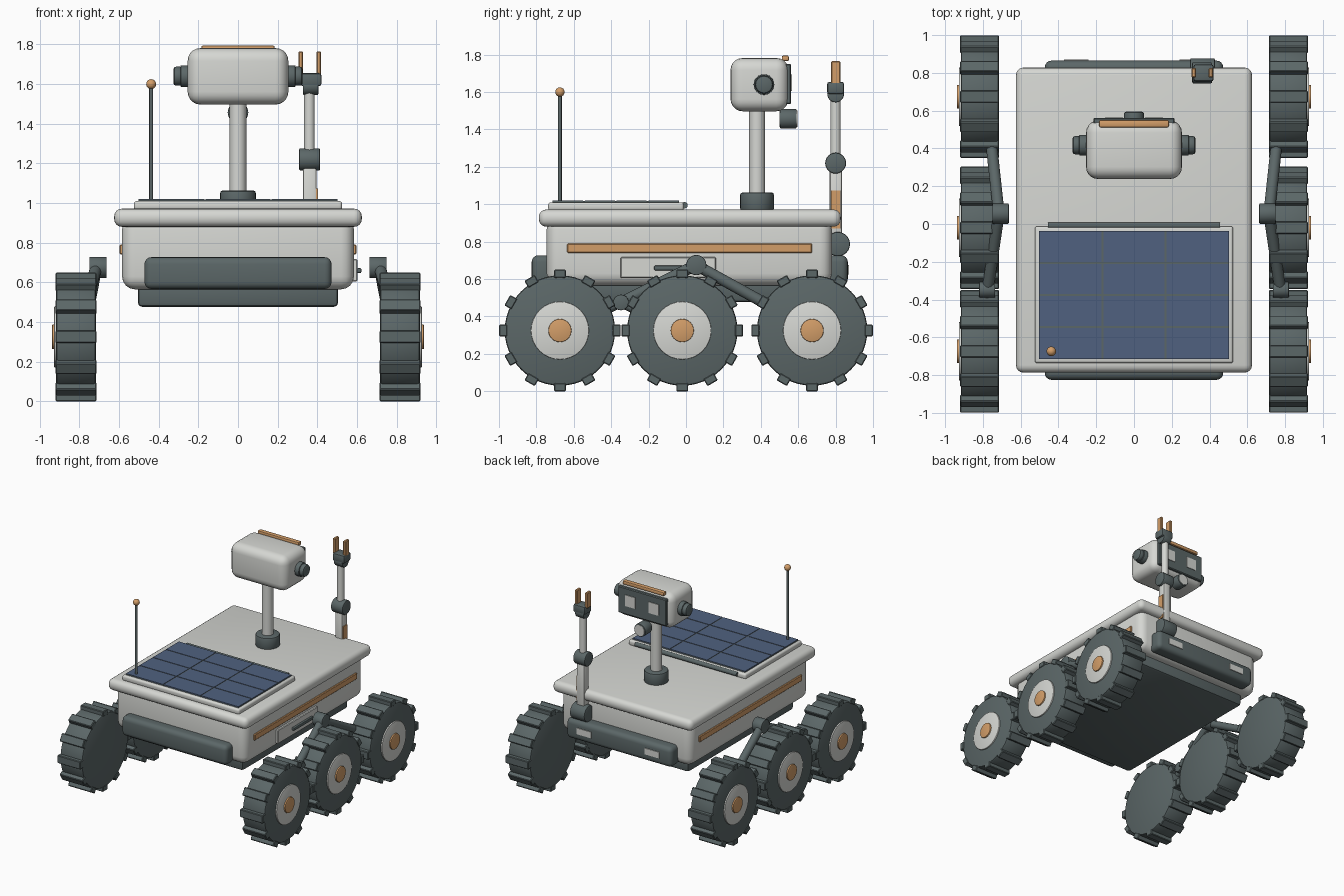
import bpy, bmesh, math
from mathutils import Matrix, Vector

if "Cube" in bpy.data.objects:
    bpy.data.objects.remove(bpy.data.objects["Cube"])


def material(name, rgb):
    m = bpy.data.materials.new(name)
    m.diffuse_color = (*rgb, 1)
    m.use_nodes = True
    m.node_tree.nodes["Principled BSDF"].inputs["Base Color"].default_value = m.diffuse_color
    return m


SHELL = material("light grey shell", (0.67, 0.68, 0.65))
DARK = material("dark slate", (0.105, 0.135, 0.137))
COPPER = material("copper", (0.65, 0.34, 0.14))
BLUE = material("solar blue", (0.08, 0.12, 0.215))


def finish(name, bm, mat):
    bmesh.ops.recalc_face_normals(bm, faces=bm.faces)
    me = bpy.data.meshes.new(name)
    bm.to_mesh(me)
    bm.free()
    me.materials.append(mat)
    me.shade_smooth()
    me.set_sharp_from_angle(angle=math.radians(32))
    ob = bpy.data.objects.new(name, me)
    bpy.context.collection.objects.link(ob)
    return ob


def box(name, x, y, z, mat, bevel=0, segs=4):
    """Box from (min, max) ranges with rounded edges."""
    bm = bmesh.new()
    bmesh.ops.create_cube(bm, size=1)
    for v in bm.verts:
        v.co = Vector([(r[0] + r[1]) / 2 + c * (r[1] - r[0]) for r, c in zip((x, y, z), v.co)])
    if bevel:
        bmesh.ops.bevel(bm, geom=bm.edges[:], offset=bevel, segments=segs,
                        profile=0.5, affect='EDGES', clamp_overlap=True)
    return finish(name, bm, mat)


def rod(name, a, b, r, mat, bevel=0, sides=24):
    """Cylinder between two points, optionally with rounded rims."""
    a, b = Vector(a), Vector(b)
    d = b - a
    bm = bmesh.new()
    bmesh.ops.create_cone(bm, cap_ends=True, segments=sides, radius1=r, radius2=r, depth=d.length)
    if bevel:
        rims = [e for e in bm.edges if any(len(f.verts) > 4 for f in e.link_faces)]
        bmesh.ops.bevel(bm, geom=rims, offset=bevel, segments=2, profile=0.5, affect='EDGES')
    rot = d.to_track_quat('Z', 'Y').to_matrix().to_4x4()
    bm.transform(Matrix.Translation((a + b) / 2) @ rot)
    return finish(name, bm, mat)


def ball(name, c, r, mat):
    bm = bmesh.new()
    bmesh.ops.create_uvsphere(bm, u_segments=20, v_segments=12, radius=r)
    bm.transform(Matrix.Translation(c))
    return finish(name, bm, mat)


def treads(name, x, y, z):
    """Twelve cross bars around a wheel."""
    bm = bmesh.new()
    for i in range(12):
        m = (Matrix.Translation((x, y, z)) @ Matrix.Rotation(i * math.pi / 6, 4, 'X')
             @ Matrix.Translation((0, 0, 0.303)) @ Matrix.Diagonal((0.206, 0.064, 0.044, 1)))
        bmesh.ops.create_cube(bm, size=1, matrix=m)
    bmesh.ops.bevel(bm, geom=bm.edges[:], offset=0.005, segments=1, affect='EDGES')
    return finish(name, bm, DARK)


# Body
box("hull", (-0.585, 0.585), (-0.745, 0.78), (0.565, 0.93), SHELL, 0.065)
box("belly", (-0.505, 0.505), (-0.66, 0.69), (0.477, 0.62), DARK, 0.02, 2)
box("deck", (-0.625, 0.625), (-0.787, 0.828), (0.88, 0.972), SHELL, 0.04)
box("front_bumper", (-0.472, 0.472), (-0.825, -0.71), (0.567, 0.727), DARK, 0.035)
box("rear_bumper", (-0.472, 0.472), (0.74, 0.865), (0.567, 0.727), DARK, 0.035)
for s in (-1, 1):
    box("rear_lamp", (s * 0.305 - 0.065, s * 0.305 + 0.065), (0.862, 0.871), (0.625, 0.675), SHELL)
    box("side_stripe", sorted((s * 0.57, s * 0.597)), (-0.636, 0.674), (0.74, 0.79), COPPER, 0.005, 1)

# Side hatch
box("hatch", (0.57, 0.603), (-0.35, 0.16), (0.605, 0.717), SHELL, 0.005, 1)
box("hatch_handle", (0.60, 0.622), (-0.17, 0.08), (0.647, 0.672), DARK, 0.006, 2)

# Solar panel
box("panel_frame", (-0.525, 0.525), (-0.737, -0.012), (0.965, 1.01), SHELL, 0.014, 3)
box("panel_grid", (-0.503, 0.503), (-0.714, -0.037), (1.0, 1.018), DARK)
cw, ch, gap = 1.006 / 3, 0.677 / 4, 0.005
for i in range(3):
    for j in range(4):
        x0, y0 = -0.503 + i * cw, -0.714 + j * ch
        box("solar_cell", (x0 + gap * (i > 0), x0 + cw - gap * (i < 2)),
            (y0 + gap * (j > 0), y0 + ch - gap * (j < 3)), (1.015, 1.021), BLUE)
rod("panel_hinge", (-0.455, -0.008, 0.995), (0.455, -0.008, 0.995), 0.017, DARK)

# Antenna
rod("antenna", (-0.438, -0.674, 1.0), (-0.438, -0.674, 1.59), 0.01, DARK, sides=12)
ball("antenna_tip", (-0.438, -0.674, 1.6), 0.025, COPPER)

# Mast and camera head
rod("mast_base", (0, 0.38, 0.965), (0, 0.38, 1.063), 0.09, DARK, 0.012, 32)
rod("mast", (0, 0.38, 1.05), (0, 0.38, 1.52), 0.042, SHELL)
box("head", (-0.254, 0.254), (0.238, 0.548), (1.497, 1.782), SHELL, 0.065, 5)
box("face_plate", (-0.215, 0.215), (0.53, 0.562), (1.535, 1.75), DARK, 0.006, 1)
box("brow", (-0.185, 0.185), (0.512, 0.55), (1.765, 1.795), COPPER, 0.008, 2)
for s in (-1, 1):
    box("eye", (s * 0.105 - 0.045, s * 0.105 + 0.045), (0.56, 0.567), (1.605, 1.695), SHELL)
    rod("ear", (s * 0.23, 0.417, 1.64), (s * 0.29, 0.417, 1.64), 0.055, DARK, 0.005)
    rod("ear_cap", (s * 0.28, 0.417, 1.64), (s * 0.325, 0.417, 1.64), 0.048, DARK, 0.012)
rod("lower_camera", (0, 0.502, 1.457), (0, 0.592, 1.457), 0.052, DARK, 0.006)
for y in (0.500, 0.590):
    rod("camera_lens", (0, y, 1.457), (0, y + 0.005, 1.457), 0.043, SHELL)

# Manipulator arm
ax, ay = 0.36, 0.80
rod("shoulder", (0.297, 0.812, 0.787), (0.428, 0.812, 0.787), 0.065, DARK, 0.008)
box("upper_arm", (0.328, 0.396), (0.768, 0.834), (0.78, 1.2), SHELL, 0.012, 2)
box("arm_stripe", (0.39, 0.403), (0.775, 0.825), (0.87, 1.073), COPPER)
rod("elbow", (0.308, ay, 1.22), (0.414, ay, 1.22), 0.056, DARK, 0.008)
rod("forearm", (ax, ay, 1.22), (ax, ay, 1.57), 0.027, SHELL)
rod("wrist", (0.327, ay, 1.59), (0.405, ay, 1.59), 0.045, DARK, 0.006)
box("gripper_base", (0.315, 0.421), (0.755, 0.845), (1.59, 1.655), DARK, 0.012, 2)
for x in (0.317, 0.407):
    box("gripper_finger", (x - 0.012, x + 0.012), (0.775, 0.826), (1.64, 1.765), COPPER, 0.005, 1)

# Wheels and suspension, both sides
for s in (-1, 1):
    for y in (-0.674, -0.02, 0.674):
        rod("wheel", (s * 0.716, y, 0.325), (s * 0.917, y, 0.325), 0.295, DARK, 0.014, 48)
        treads("wheel_treads", s * 0.817, y, 0.325)
        rod("wheel_disc", (s * 0.90, y, 0.325), (s * 0.927, y, 0.325), 0.155, SHELL, 0.004, 32)
        rod("hub_cap", (s * 0.91, y, 0.325), (s * 0.938, y, 0.325), 0.062, COPPER, 0.004)
    pivot, bogie = (s * 0.715, 0.053, 0.675), (s * 0.775, -0.348, 0.475)
    rod("rocker_pivot", (s * 0.663, 0.055, 0.675), (s * 0.75, 0.055, 0.675), 0.054, DARK, 0.005)
    rod("rocker_front_arm", pivot, (s * 0.758, 0.45, 0.455), 0.03, DARK)
    rod("rocker_rear_arm", pivot, bogie, 0.03, DARK)
    rod("bogie_pivot", (s * 0.735, -0.348, 0.475), (s * 0.82, -0.348, 0.475), 0.042, DARK, 0.005)
    for y in (-0.674, -0.02):
        rod("bogie_arm", bogie, (s * 0.80, y, 0.325), 0.027, DARK)
